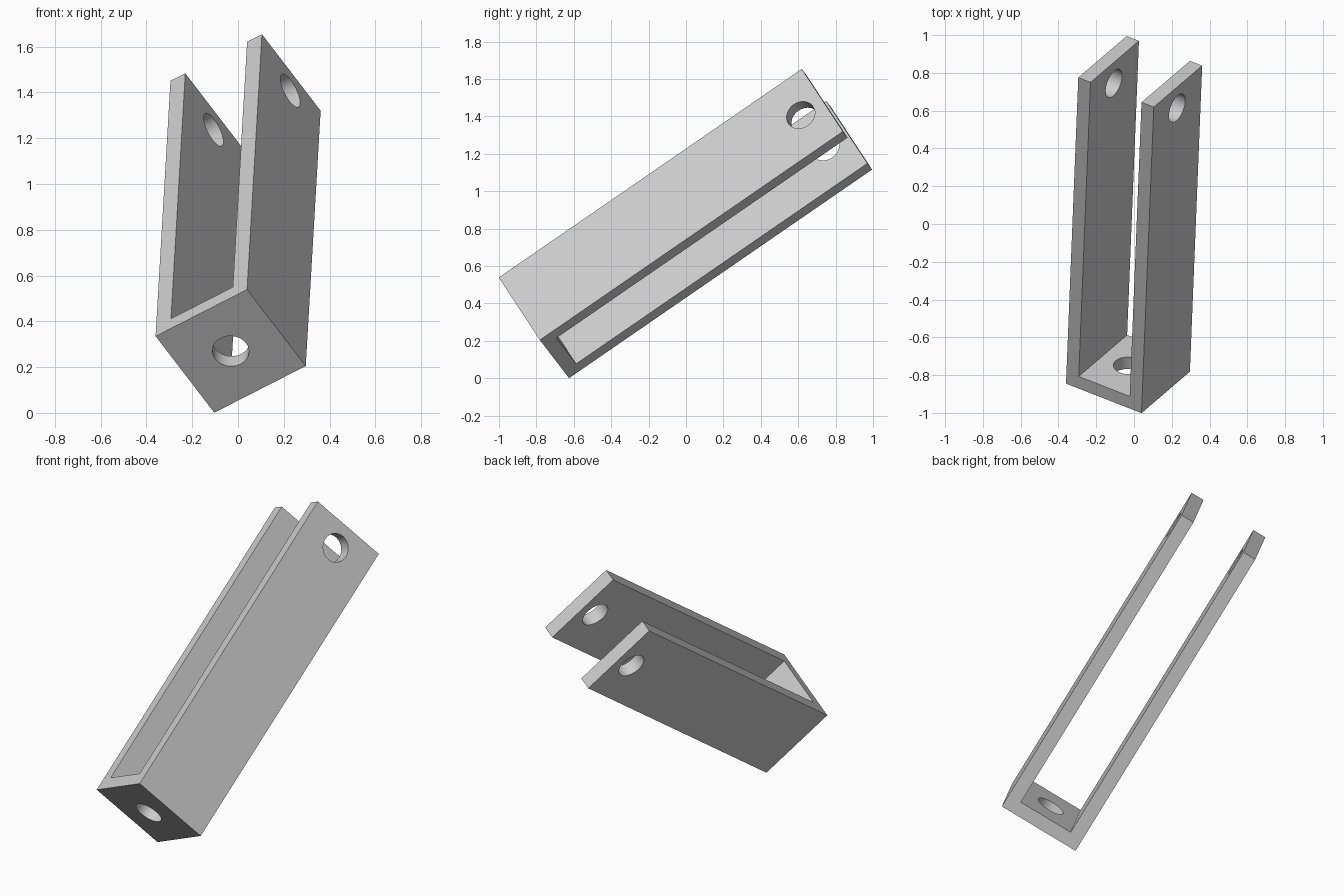
import bpy
import bmesh
from math import radians
from mathutils import Matrix, Vector

cube = bpy.data.objects.get("Cube")
if cube:
    bpy.data.objects.remove(cube, do_unlink=True)

SIDE, LENGTH, WALL, RADIUS = 0.475, 1.968, 0.077, 0.08
HOLE_FROM_END = 0.14

# Tilted frame: local x across the arms, local z along them
along = Vector((0.065, 1.62, 1.115)).normalized()
across = Vector((0.40, -0.155, 0.205))
across = (across - along * across.dot(along)).normalized()
depth = along.cross(across)
frame = Matrix((across, depth, along)).transposed().to_4x4()
frame.translation = (-0.36, -0.845, 0.335)

grey = bpy.data.materials.new("light grey")
grey.use_nodes = True
colour = (0.6, 0.6, 0.6, 1)
grey.diffuse_color = colour
grey.node_tree.nodes["Principled BSDF"].inputs["Base Color"].default_value = colour


def make_object(name, bm):
    bmesh.ops.recalc_face_normals(bm, faces=bm.faces)
    mesh = bpy.data.meshes.new(name)
    bm.to_mesh(mesh)
    bm.free()
    mesh.materials.append(grey)
    obj = bpy.data.objects.new(name, mesh)
    bpy.context.collection.objects.link(obj)
    obj.matrix_world = frame
    return obj


# U-shaped bracket: profile extruded through its depth
profile = [(0, 0), (SIDE, 0), (SIDE, LENGTH), (SIDE - WALL, LENGTH),
           (SIDE - WALL, WALL), (WALL, WALL), (WALL, LENGTH), (0, LENGTH)]
bm = bmesh.new()
face = bm.faces.new([bm.verts.new((x, 0, z)) for x, z in profile])
result = bmesh.ops.extrude_face_region(bm, geom=[face])
moved = [v for v in result["geom"] if isinstance(v, bmesh.types.BMVert)]
bmesh.ops.translate(bm, verts=moved, vec=(0, SIDE, 0))
bracket = make_object("u_bracket", bm)


# Round holes: one through the base, one across both arms
def drill(name, centre, length, rotation):
    bm = bmesh.new()
    bmesh.ops.create_cone(bm, cap_ends=True, segments=48, radius1=RADIUS,
                          radius2=RADIUS, depth=length,
                          matrix=Matrix.Translation(centre) @ rotation)
    cutter = make_object(name, bm)
    cutter.hide_render = True
    mod = bracket.modifiers.new(name, "BOOLEAN")
    mod.operation = "DIFFERENCE"
    mod.solver = "EXACT"
    mod.object = cutter
    bpy.context.view_layer.objects.active = bracket
    bpy.ops.object.modifier_apply(modifier=name)
    bpy.data.objects.remove(cutter, do_unlink=True)


mid = SIDE / 2
bpy.context.view_layer.update()
drill("base_hole", (mid, mid, WALL / 2), WALL * 3, Matrix.Identity(4))
drill("arm_hole", (mid, mid, LENGTH - HOLE_FROM_END), SIDE * 1.5,
      Matrix.Rotation(radians(90), 4, "Y"))

bpy.ops.object.select_all(action="DESELECT")
bracket.select_set(True)
bpy.context.view_layer.objects.active = bracket
bpy.ops.object.shade_smooth_by_angle(angle=radians(30))
